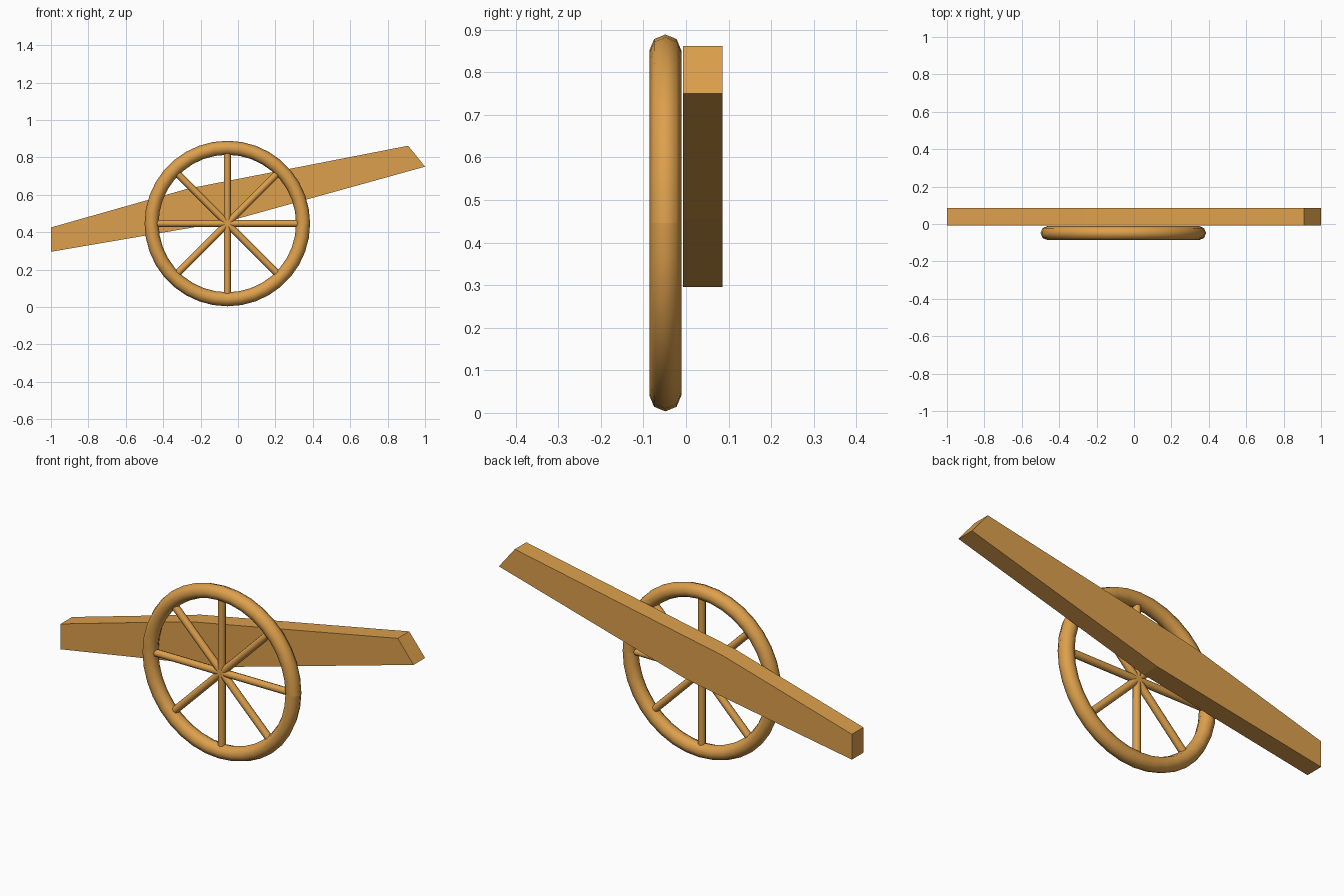
import bpy, bmesh, math
from mathutils import Matrix, Vector

if "Cube" in bpy.data.objects:
    bpy.data.objects.remove(bpy.data.objects["Cube"])

wood = bpy.data.materials.new("warm_wood")
wood.diffuse_color = (0.72, 0.35, 0.073, 1)
wood.use_nodes = True
wood.node_tree.nodes["Principled BSDF"].inputs["Base Color"].default_value = wood.diffuse_color

HUB = Vector((-0.057, -0.0485, 0.446))   # wheel centre
RING, TUBE = 0.405, 0.0375               # rim radius and thickness


def finish(name, bm, smooth=False):
    bmesh.ops.recalc_face_normals(bm, faces=bm.faces)
    mesh = bpy.data.meshes.new(name)
    bm.to_mesh(mesh)
    bm.free()
    mesh.materials.append(wood)
    ob = bpy.data.objects.new(name, mesh)
    bpy.context.collection.objects.link(ob)
    if smooth:
        bpy.ops.object.select_all(action='DESELECT')
        ob.select_set(True)
        bpy.context.view_layer.objects.active = ob
        bpy.ops.object.shade_smooth_by_angle(angle=math.radians(60))
    return ob


# Carriage beam: bent side profile extruded through its depth
profile = [(-1, 0.295), (-0.06, 0.456), (1, 0.75), (0.91, 0.862), (-0.27, 0.632), (-1, 0.425)]
bm = bmesh.new()
face = bm.faces.new([bm.verts.new((x, -0.007, z)) for x, z in profile])
ext = bmesh.ops.extrude_face_region(bm, geom=[face])
bmesh.ops.translate(bm, vec=(0, 0.093, 0),
                    verts=[v for v in ext["geom"] if isinstance(v, bmesh.types.BMVert)])
finish("carriage_beam", bm)

# Wheel rim: an eight-sided ring section spun round the hub, with an open joint
bm = bmesh.new()
section = bmesh.ops.create_circle(
    bm, segments=8, radius=TUBE,
    matrix=Matrix.Translation(HUB + Vector((RING, 0, 0))))
bmesh.ops.spin(bm, geom=section["verts"] + bm.edges[:], cent=HUB, axis=(0, 1, 0),
               angle=math.tau, steps=36, use_merge=False)
# turn the flat section upright was not needed for y, so lay it across the rim
finish("wheel_rim", bm, True)

# Spokes: four bars crossing at the hub
for i in range(4):
    bm = bmesh.new()
    bmesh.ops.create_cone(bm, cap_ends=True, segments=8, radius1=0.0185, radius2=0.0185, depth=0.78,
                          matrix=Matrix.Translation(HUB) @ Matrix.Rotation(i * math.pi / 4, 4, 'Y'))
    finish(f"spoke_bar_{i + 1}", bm, True)
